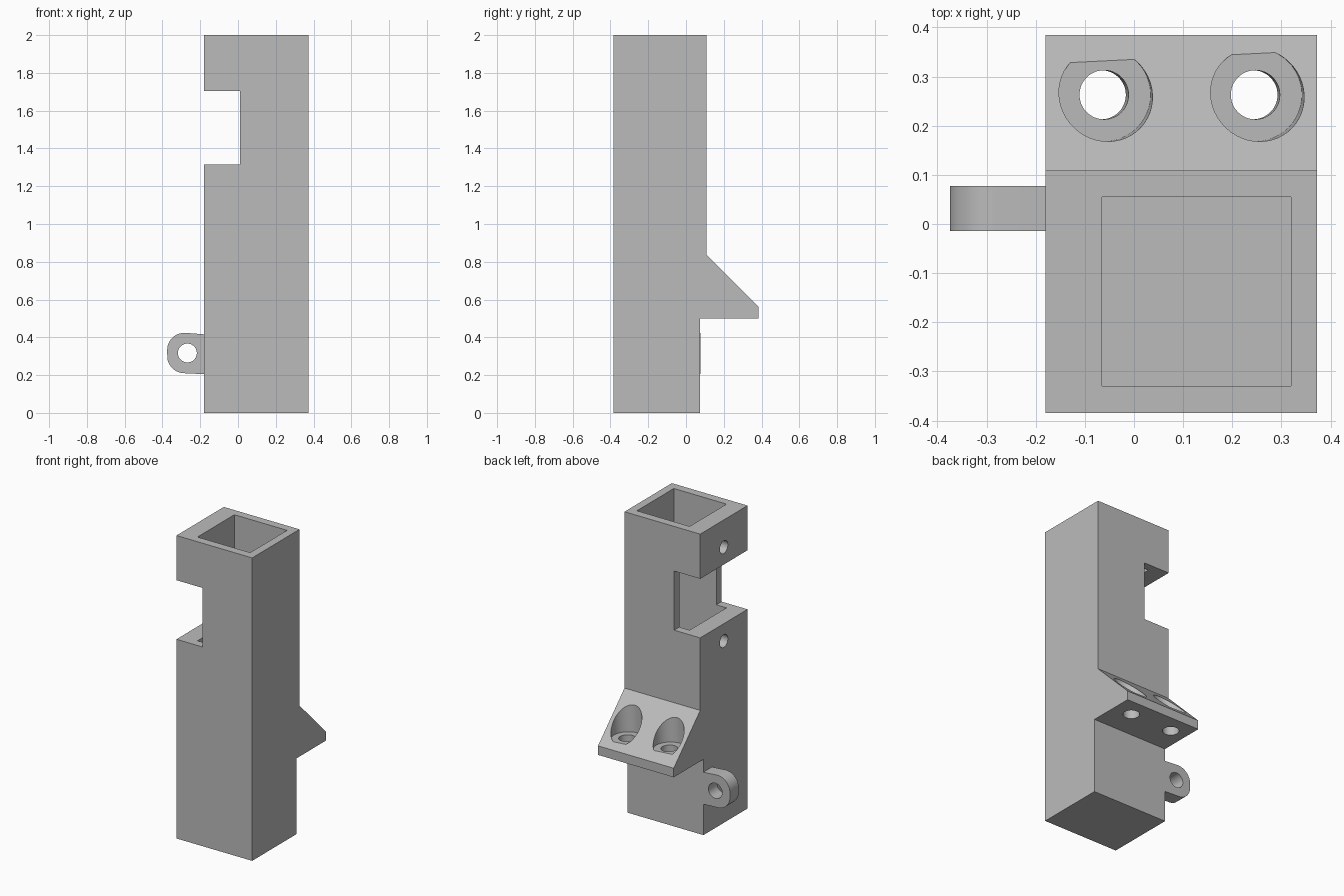
import bpy, bmesh, math
from mathutils import Matrix, Vector

cube = bpy.data.objects.get("Cube")
if cube:
    bpy.data.objects.remove(cube, do_unlink=True)

grey = bpy.data.materials.new("plain_grey")
grey.use_nodes = True
grey.diffuse_color = (0.5, 0.5, 0.5, 1)
grey.node_tree.nodes["Principled BSDF"].inputs["Base Color"].default_value = (0.5, 0.5, 0.5, 1)


def finish(name, bm):
    bmesh.ops.recalc_face_normals(bm, faces=bm.faces)
    mesh = bpy.data.meshes.new(name)
    bm.to_mesh(mesh)
    bm.free()
    mesh.materials.append(grey)
    ob = bpy.data.objects.new(name, mesh)
    bpy.context.collection.objects.link(ob)
    return ob


def prism(name, points, depth):
    """Extrude a closed polygon of 3D points along the depth vector."""
    bm = bmesh.new()
    face = bm.faces.new([bm.verts.new(p) for p in points])
    geom = bmesh.ops.extrude_face_region(bm, geom=[face])["geom"]
    bmesh.ops.translate(bm, vec=depth, verts=[v for v in geom if isinstance(v, bmesh.types.BMVert)])
    return finish(name, bm)


def box(name, x, y, z):
    corners = [(x[0], y[0], z[0]), (x[1], y[0], z[0]), (x[1], y[1], z[0]), (x[0], y[1], z[0])]
    return prism(name, corners, (0, 0, z[1] - z[0]))


def rod(name, base, direction, radius, length):
    """Cylinder from a base point along a direction."""
    d = Vector(direction).normalized()
    matrix = Matrix.Translation(Vector(base) + d * length / 2) @ d.to_track_quat("Z", "Y").to_matrix().to_4x4()
    bm = bmesh.new()
    bmesh.ops.create_cone(bm, cap_ends=True, segments=48, radius1=radius, radius2=radius,
                          depth=length, matrix=matrix)
    return finish(name, bm)


def activate(ob):
    bpy.ops.object.select_all(action="DESELECT")
    ob.select_set(True)
    bpy.context.view_layer.objects.active = ob


def cut(ob, cutter):
    cutter.hide_render = True
    activate(ob)
    mod = ob.modifiers.new("cut", "BOOLEAN")
    mod.operation = "DIFFERENCE"
    mod.solver = "EXACT"
    mod.object = cutter
    bpy.ops.object.modifier_apply(modifier=mod.name)
    bpy.data.objects.remove(cutter, do_unlink=True)


# Square tower with the sloped mounting flange on its back
left, right = -0.18, 0.373
side = [(-0.385, 0), (0.075, 0), (0.075, 0.5), (0.385, 0.5),
        (0.385, 0.56), (0.109, 0.836), (0.109, 2), (-0.385, 2)]
body = prism("tower_body", [(left, y, z) for y, z in side], (right - left, 0, 0))

# Square well open at the top, and the side window
cut(body, box("well_cutter", (-0.065, 0.32), (-0.33, 0.055), (1.02, 2.1)))
cut(body, box("window_cutter", (-0.3, 0.01), (-0.5, 0.3), (1.315, 1.705)))

# Small screw holes through the side wall, above and below the window
for z in (1.2, 1.82):
    cut(body, rod("side_hole_cutter", (-0.25, -0.1375, z), (1, 0, 0), 0.042, 0.25))

# Slightly leaning counterbored holes in the flange
lean = Vector((0.05, 0, 1)).normalized()
for x, floor in ((-0.061, 0.613), (0.247, 0.598)):
    base = Vector((x, 0.263, floor))
    cut(body, rod("counterbore_cutter", base, lean, 0.095, 0.4))
    cut(body, rod("flange_hole_cutter", base - lean * 0.2, lean, 0.05, 0.3))

# Rounded side lug with a cross hole
outline = [(left, 0.205), (left, 0.416)]
for i in range(25):
    a = math.pi / 2 + math.pi * i / 24
    mid = 0.332 if i <= 12 else 0.302
    outline.append((-0.283 + 0.092 * math.cos(a), mid + 0.092 * math.sin(a)))
lug = prism("side_lug", [(x, -0.014, z) for x, z in outline], (0, 0.091, 0))
cut(lug, rod("lug_hole_cutter", (-0.268, -0.1, 0.317), (0, 1, 0), 0.05, 0.3))

for ob in (body, lug):
    activate(ob)
    bpy.ops.object.shade_smooth_by_angle(angle=math.radians(30))
